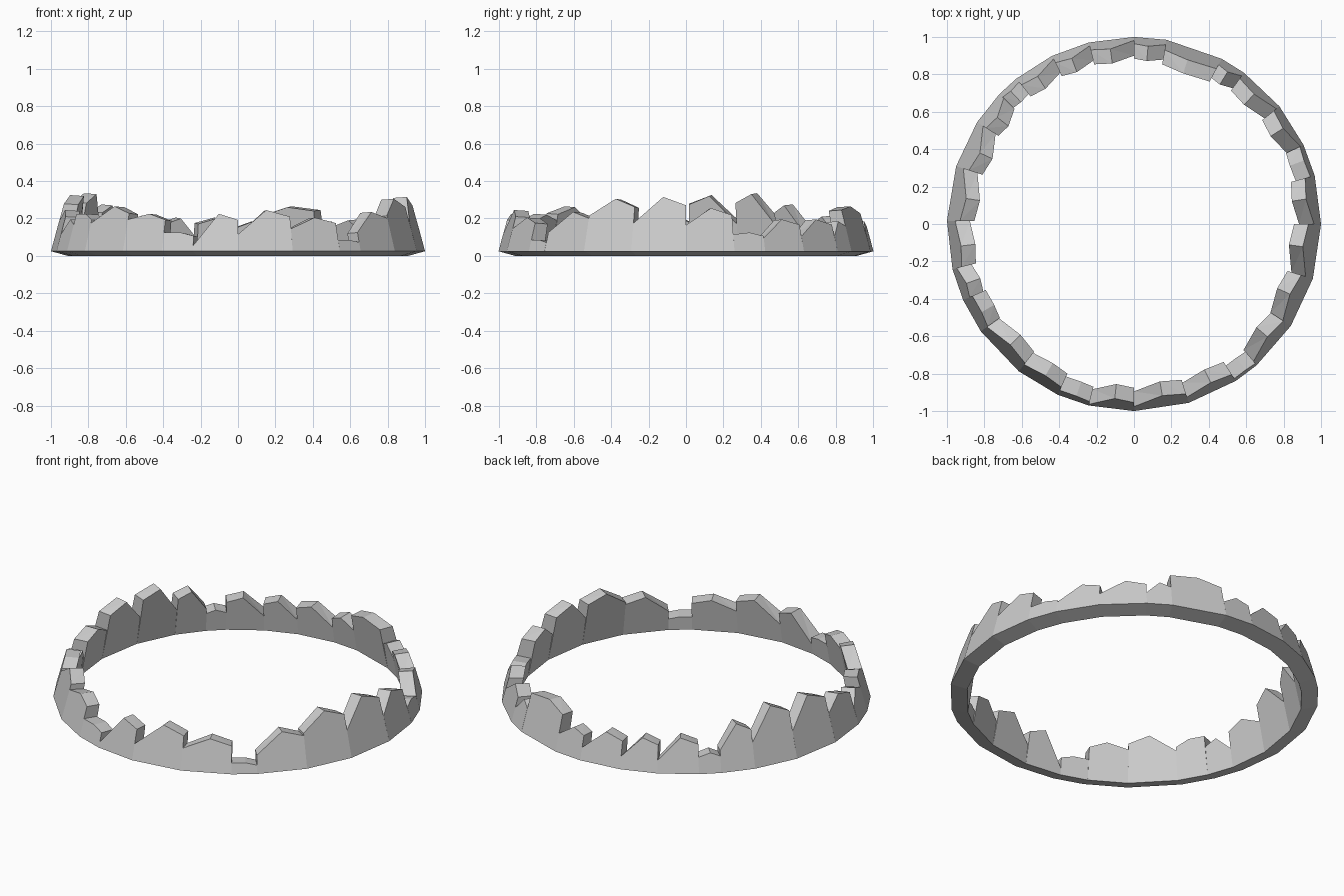
import bpy, bmesh
from math import cos, sin, radians
from mathutils import Vector

if "Cube" in bpy.data.objects:
    bpy.data.objects.remove(bpy.data.objects["Cube"])

# Each rock: start angle in degrees, height at its low side, height of its peak
ROCKS = [
    (0, .17, .26), (15, .12, .13), (25, .10, .20), (39, .11, .20),
    (54, .11, .19), (62, .25, .27), (80, .13, .19), (90, .10, .21),
    (104, .10, .21), (116, .10, .22), (129, .12, .14), (136, .15, .28),
    (147, .17, .34), (162, .18, .33), (179, .19, .25), (194, .12, .20),
    (204, .23, .23), (215, .18, .27), (232, .20, .23), (246, .13, .13),
    (256, .06, .23), (270, .12, .25), (287, .15, .21), (303, .09, .09),
    (311, .13, .24), (327, .22, .31), (343, .18, .32),
]


def add_rock(bm, start, end, low, peak):
    """Closed wedge: straight leaning walls, top rising to a peak then easing off."""
    half = radians(end - start) / 2
    mid = radians(end + start) / 2

    def point(t, r, z):
        a = (2 * t - 1) * half
        r *= cos(half) / cos(a)
        return bm.verts.new(Vector((r * cos(mid + a), r * sin(mid + a), z)))

    sky = [(0, low), (.55, peak), (1, peak * .86)]
    outer = [point(t, 1.01 - .28 * h, h) for t, h in sky]
    inner = [point(t, .925 - .25 * h, h - .005) for t, h in sky]
    ob = [point(t, 1.0, .03) for t in (0, 1)]
    ib = [point(t, .91, .005) for t in (0, 1)]
    bm.faces.new([ob[0], ob[1]] + outer[::-1])
    bm.faces.new([ib[1], ib[0]] + inner)
    bm.faces.new([ob[1], ob[0], ib[0], ib[1]])
    for i in range(len(sky) - 1):
        bm.faces.new([outer[i], outer[i + 1], inner[i]])
        bm.faces.new([outer[i + 1], inner[i + 1], inner[i]])
    bm.faces.new([ob[0], outer[0], inner[0], ib[0]])
    bm.faces.new([ob[1], ib[1], inner[-1], outer[-1]])


# Ring of rocks, each ending where the next begins
bm = bmesh.new()
for i, (start, low, peak) in enumerate(ROCKS):
    end = ROCKS[i + 1][0] if i + 1 < len(ROCKS) else 360
    add_rock(bm, start, end, low, peak)
bmesh.ops.recalc_face_normals(bm, faces=bm.faces[:])
base = min(v.co.z for v in bm.verts)
bmesh.ops.translate(bm, verts=bm.verts[:], vec=(0, 0, -base))
mesh = bpy.data.meshes.new("rock_ring")
bm.to_mesh(mesh)
bm.free()
ring = bpy.data.objects.new("rock_ring", mesh)
bpy.context.collection.objects.link(ring)
